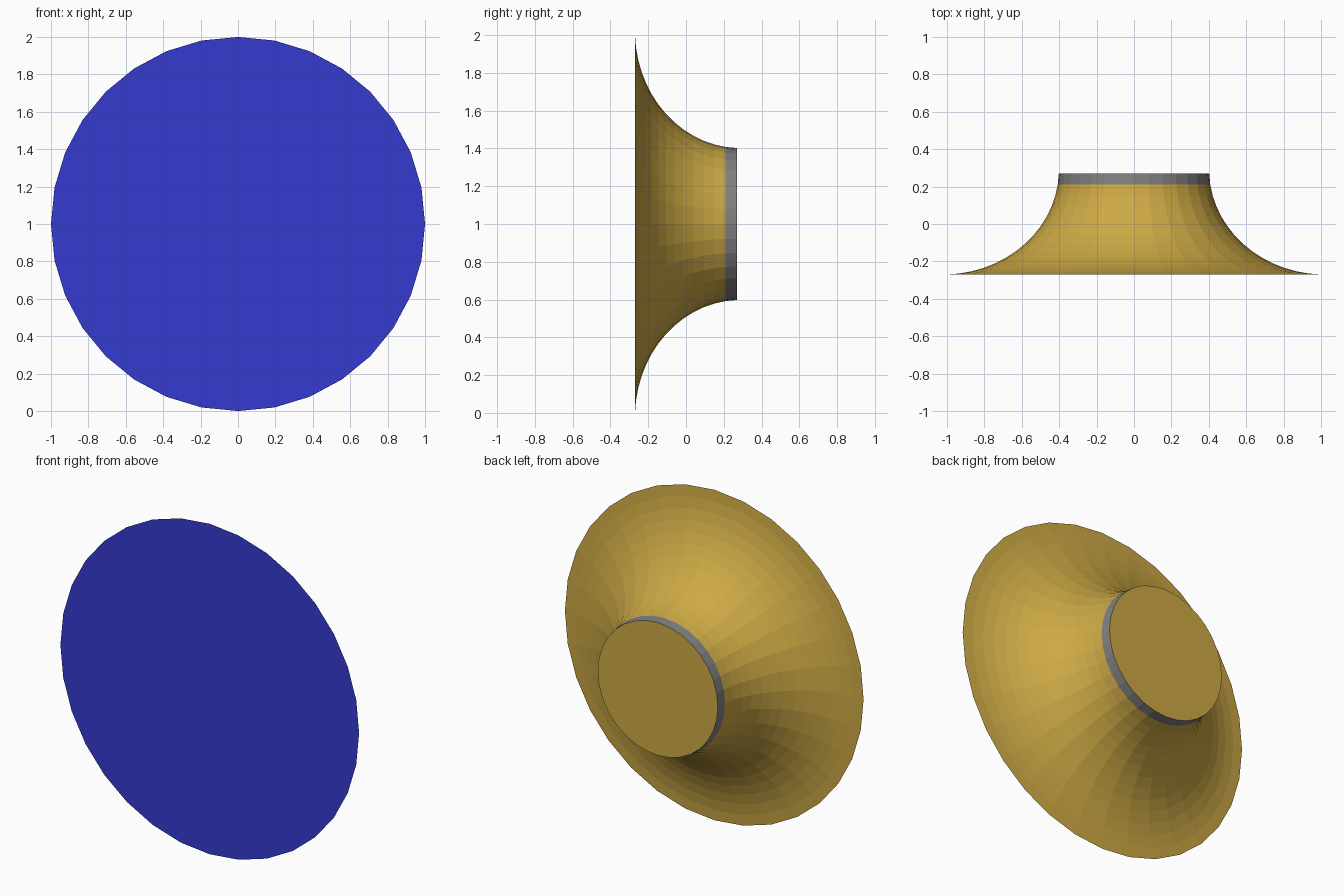
import bpy, bmesh, math

if "Cube" in bpy.data.objects:
    bpy.data.objects.remove(bpy.data.objects["Cube"])

SIDES = 32      # facets around the axis
STEPS = 14      # segments along the flare
R_FRONT, R_BACK, HALF = 1.0, 0.402, 0.27
START, END = math.radians(2), math.radians(88)


def material(name, color):
    m = bpy.data.materials.new(name)
    m.diffuse_color = (*color, 1)
    m.use_nodes = True
    m.node_tree.nodes["Principled BSDF"].inputs["Base Color"].default_value = m.diffuse_color
    return m


def remap(value, a, b, out_a, out_b):
    return out_a + (value - a) / (b - a) * (out_b - out_a)


# Concave elliptical flare, from the small back end to the wide front rim
profile = []
for i in range(STEPS + 1):
    t = START + (END - START) * i / STEPS
    profile.append((remap(math.cos(t), math.cos(START), math.cos(END), R_BACK, R_FRONT),
                    remap(math.sin(t), math.sin(START), math.sin(END), HALF, -HALF)))

bm = bmesh.new()
rings = []
for r, y in profile:
    rings.append([bm.verts.new((r * math.sin(2 * math.pi * k / SIDES), y,
                                1 + r * math.cos(2 * math.pi * k / SIDES)))
                  for k in range(SIDES)])

# Flared wall: the first band is the grey collar, the rest is gold
for i in range(STEPS):
    for k in range(SIDES):
        n = (k + 1) % SIDES
        f = bm.faces.new((rings[i][k], rings[i][n], rings[i + 1][n], rings[i + 1][k]))
        f.material_index = 0 if i == 0 else 1

# Gold back cap and blue front disc
bm.faces.new(rings[0]).material_index = 1
bm.faces.new(rings[-1]).material_index = 2
bmesh.ops.recalc_face_normals(bm, faces=bm.faces)

mesh = bpy.data.meshes.new("flared_horn")
bm.to_mesh(mesh)
bm.free()
mesh.materials.append(material("collar_grey", (0.22, 0.22, 0.225)))
mesh.materials.append(material("gold", (0.61, 0.40, 0.06)))
mesh.materials.append(material("blue", (0.035, 0.043, 0.62)))
horn = bpy.data.objects.new("flared_horn", mesh)
bpy.context.collection.objects.link(horn)
